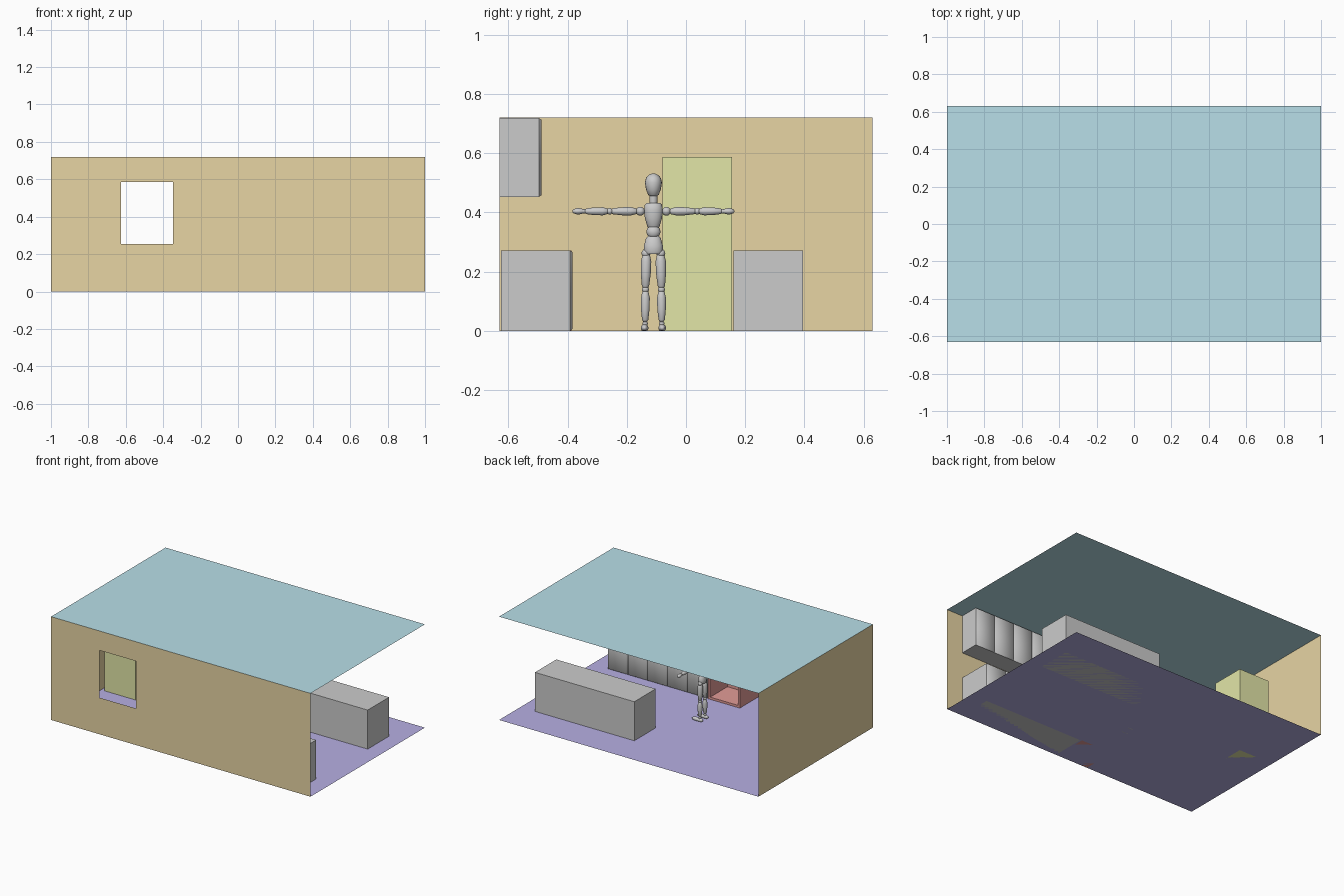
import bpy, bmesh, math
from mathutils import Vector

if "Cube" in bpy.data.objects:
    bpy.data.objects.remove(bpy.data.objects["Cube"])


def material(name, rgb):
    m = bpy.data.materials.new(name)
    m.diffuse_color = (*rgb, 1)
    m.use_nodes = True
    m.node_tree.nodes["Principled BSDF"].inputs["Base Color"].default_value = m.diffuse_color
    return m


TAN = material("tan", (0.80, 0.66, 0.37))
TEAL = material("teal", (0.48, 0.74, 0.81))
PURPLE = material("purple", (0.47, 0.43, 0.77))
GREEN = material("green", (0.76, 0.79, 0.39))
RED = material("red", (0.76, 0.33, 0.31))


def finish(name, bm, mat=None, smooth=None):
    bmesh.ops.recalc_face_normals(bm, faces=bm.faces)
    me = bpy.data.meshes.new(name)
    bm.to_mesh(me)
    bm.free()
    ob = bpy.data.objects.new(name, me)
    bpy.context.collection.objects.link(ob)
    if mat:
        me.materials.append(mat)
    if smooth:
        bpy.context.view_layer.objects.active = ob
        bpy.ops.object.select_all(action='DESELECT')
        ob.select_set(True)
        bpy.ops.object.shade_smooth_by_angle(angle=math.radians(smooth))
    return ob


def box_mesh(lo, hi):
    bm = bmesh.new()
    bmesh.ops.create_cube(bm, size=1)
    for v in bm.verts:
        v.co = [lo[i] + (v.co[i] + 0.5) * (hi[i] - lo[i]) for i in range(3)]
    return bm


def box(name, lo, hi, mat=None):
    return finish(name, box_mesh(lo, hi), mat)


def panel(name, corners, mat):
    bm = bmesh.new()
    bm.faces.new([bm.verts.new(c) for c in corners])
    return finish(name, bm, mat)


def spindle(name, p0, p1, profile, ru=1.0, rw=1.0, side=(1, 0, 0), seg=16):
    """Turned body part from p0 to p1; profile is (fraction, radius) pairs."""
    p0, p1 = Vector(p0), Vector(p1)
    d = (p1 - p0).normalized()
    w = d.cross(Vector(side)).normalized()
    u = w.cross(d)
    bm = bmesh.new()
    rings = []
    for t, r in profile:
        c = p0.lerp(p1, t)
        rings.append([bm.verts.new(c + u * (r * ru * math.cos(a)) + w * (r * rw * math.sin(a)))
                      for a in (2 * math.pi * k / seg for k in range(seg))])
    for a, b in zip(rings, rings[1:]):
        for k in range(seg):
            n = (k + 1) % seg
            bm.faces.new((a[k], a[n], b[n], b[k]))
    bm.faces.new(rings[0])
    bm.faces.new(rings[-1])
    return finish(name, bm, smooth=60)


def ball(name, c, r):
    bm = bmesh.new()
    bmesh.ops.create_uvsphere(bm, u_segments=16, v_segments=10, radius=r)
    bmesh.ops.translate(bm, verts=bm.verts, vec=c)
    return finish(name, bm, smooth=60)


# room shell: thin sheets, open at the back and right
W, D, H = 1.0, 0.63, 0.72
panel("floor", [(-W, -D, 0), (W, -D, 0), (W, D, 0), (-W, D, 0)], PURPLE)
panel("ceiling", [(-W, -D, H), (W, -D, H), (W, D, H), (-W, D, H)], TEAL)
panel("left_wall", [(-W, -D, 0), (-W, D, 0), (-W, D, H), (-W, -D, H)], TAN)

# front wall with a window opening in the middle cell
bm = bmesh.new()
grid = [[bm.verts.new((x, -D, z)) for x in (-W, -0.625, -0.347, W)] for z in (0, 0.255, 0.585, H)]
for j in range(3):
    for i in range(3):
        if (i, j) != (1, 1):
            bm.faces.new((grid[j][i], grid[j][i + 1], grid[j + 1][i + 1], grid[j + 1][i]))
finish("front_wall", bm, TAN)

# large furniture
box("island", (0.122, 0.16, 0), (0.888, 0.395, 0.272))
box("refrigerator", (-0.972, -0.08, 0), (-0.735, 0.155, 0.587), GREEN)


# cabinet rows with five slightly tapered doors
def cabinets(name, x0, x1, y0, y1, z0, z1, depth, inset, n=5):
    box(name + "_body", (x0, y0, z0), (x1, y1, z1))
    step = (x1 - x0) / n
    for i in range(n):
        a = x0 + i * step
        bm = box_mesh((a, y1, z0), (a + step, y1 + depth, z1))
        cx, cz = a + step / 2, (z0 + z1) / 2
        for v in bm.verts:
            if v.co.y > y1 + depth / 2:
                v.co.x += math.copysign(inset, cx - v.co.x)
                v.co.z += math.copysign(inset, cz - v.co.z)
        finish(f"{name}_door_{i + 1}", bm, smooth=80)


cabinets("lower_cabinet", 0.11, 0.877, -0.625, -0.392, 0, 0.272, 0.008, 0.006)
cabinets("upper_cabinet", 0.11, 0.877, -0.629, -0.497, 0.452, 0.719, 0.009, 0.006)

# stove with a recessed oven opening
bm = box_mesh((-0.144, -0.625, 0), (0.1, -0.387, 0.272))
bmesh.ops.recalc_face_normals(bm, faces=bm.faces)
front = max(bm.faces, key=lambda f: f.calc_center_median().y)
bmesh.ops.inset_individual(bm, faces=[front], thickness=0.022)
back = bmesh.ops.extrude_discrete_faces(bm, faces=[front])["faces"][0]
bmesh.ops.translate(bm, verts=back.verts, vec=(0, -0.19, 0))
finish("stove", bm, RED)

# jointed wooden mannequin in a T pose, facing right
MX, MY = -0.05, -0.11


def at(dx, dy, z):
    return (MX + dx, MY + dy, z)


spindle("head", at(0.004, 0, 0.455), at(0.004, 0, 0.532),
        [(0, .012), (.06, .018), (.3, .025), (.6, .029), (.8, .025), (.93, .016), (1, .004)], 1.1, 1)
spindle("neck", at(0, 0, 0.428), at(0, 0, 0.46), [(0, .013), (.5, .014), (1, .014)])
spindle("chest", at(0, 0, 0.348), at(0, 0, 0.432),
        [(0, .016), (.06, .021), (.4, .029), (.7, .032), (.93, .029), (1, .022)], 0.75, 1)
spindle("waist", at(0, 0, 0.316), at(0, 0, 0.354),
        [(0, .014), (.2, .021), (.5, .024), (.8, .021), (1, .014)], 0.8, 1)
spindle("pelvis", at(0, 0, 0.26), at(0, 0, 0.322),
        [(0, .028), (.15, .033), (.45, .032), (.85, .025), (1, .016)], 0.72, 1)

LIMB = [(0, .35), (.06, .7), (.25, 1), (.6, .95), (.93, .7), (1, .4)]


def limb(name, p0, p1, r):
    spindle(name, p0, p1, [(t, k * r) for t, k in LIMB], seg=14)


for tag, s in (("left", 1), ("right", -1)):
    # arm
    ball(tag + "_shoulder", at(0, s * 0.044, 0.404), 0.015)
    limb(tag + "_upper_arm", at(0, s * 0.054, 0.404), at(0, s * 0.144, 0.404), 0.0145)
    ball(tag + "_elbow", at(0, s * 0.148, 0.404), 0.011)
    limb(tag + "_forearm", at(0, s * 0.151, 0.404), at(0, s * 0.232, 0.404), 0.014)
    ball(tag + "_wrist", at(0, s * 0.234, 0.404), 0.008)
    spindle(tag + "_hand", at(0, s * 0.235, 0.404), at(0, s * 0.273, 0.404),
            [(0, .007), (.3, .011), (.6, .012), (.9, .008), (1, .003)], 1.1, 0.9)
    # leg
    ball(tag + "_hip", at(0, s * 0.025, 0.262), 0.015)
    limb(tag + "_thigh", at(0, s * 0.024, 0.265), at(0, s * 0.027, 0.143), 0.018)
    ball(tag + "_knee", at(0, s * 0.027, 0.14), 0.012)
    limb(tag + "_shin", at(0, s * 0.027, 0.138), at(0, s * 0.028, 0.03), 0.0155)
    ball(tag + "_ankle", at(0, s * 0.028, 0.025), 0.009)
    foot = spindle(tag + "_foot", at(-0.022, s * 0.029, 0.01), at(0.058, s * 0.03, 0.01),
                   [(0, .006), (.1, .011), (.3, .012), (.65, .013), (.9, .009), (1, .004)],
                   1, 1, side=(0, 1, 0))
    for v in foot.data.vertices:
        v.co.z = max(v.co.z, 0)
